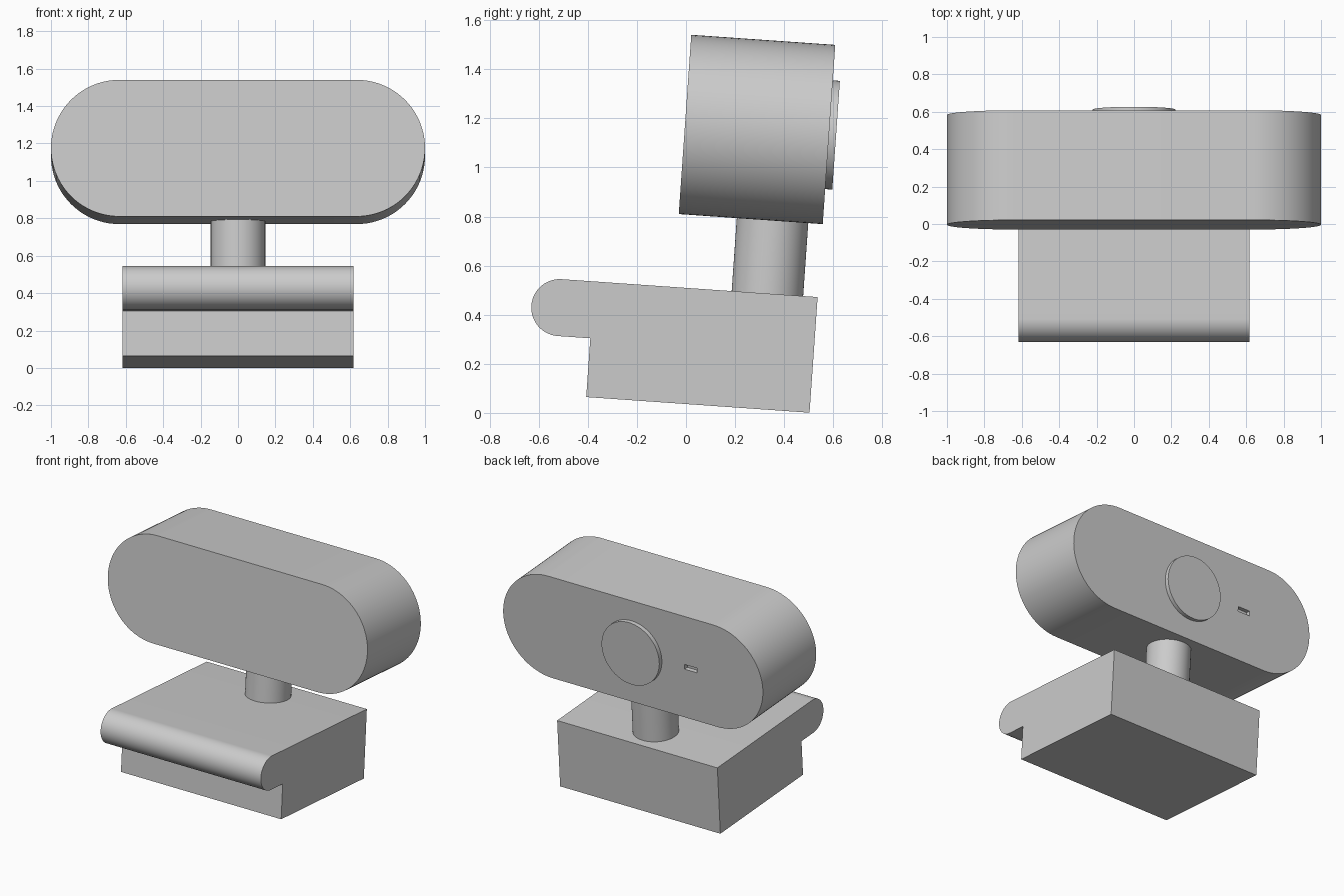
import bpy, bmesh
from math import sin, cos, pi, radians
from mathutils import Vector

cube = bpy.data.objects.get("Cube")
if cube:
    bpy.data.objects.remove(cube, do_unlink=True)

TILT = radians(-4)  # the whole camera leans about the x axis

grey = bpy.data.materials.new("plain grey")
grey.use_nodes = True
grey.diffuse_color = (0.6, 0.6, 0.6, 1)
grey.node_tree.nodes["Principled BSDF"].inputs["Base Color"].default_value = grey.diffuse_color


def arc(cu, cv, radius, start, end, steps=40):
    """Points on an arc, angles in degrees."""
    angles = [radians(start + (end - start) * i / steps) for i in range(steps + 1)]
    return [(cu + radius * cos(a), cv + radius * sin(a)) for a in angles]


def prism(name, points, sweep):
    """Closed solid from a flat outline swept along a vector."""
    bm = bmesh.new()
    face = bm.faces.new([bm.verts.new(p) for p in points])
    swept = bmesh.ops.extrude_face_region(bm, geom=[face])["geom"]
    moved = [v for v in swept if isinstance(v, bmesh.types.BMVert)]
    bmesh.ops.translate(bm, verts=moved, vec=Vector(sweep))
    bmesh.ops.recalc_face_normals(bm, faces=bm.faces)
    mesh = bpy.data.meshes.new(name)
    bm.to_mesh(mesh)
    bm.free()
    mesh.materials.append(grey)
    obj = bpy.data.objects.new(name, mesh)
    obj.rotation_euler.x = TILT
    bpy.context.collection.objects.link(obj)
    return obj


def activate(obj):
    bpy.ops.object.select_all(action="DESELECT")
    obj.select_set(True)
    bpy.context.view_layer.objects.active = obj


# Mounting base with a rounded lip along the front
half = 0.617
outline = [(0.502, 0.036), (0.502, 0.508)]
outline += arc(-0.543, 0.392, 0.116, 90, 270)
outline += [(-0.41, 0.276), (-0.41, 0.036)]
base = prism("mounting_base", [(-half, y, z) for y, z in outline], (2 * half, 0, 0))

# Round post between base and body
ring = arc(0, 0.297, 0.146, 0, 360, 64)[:-1]
post = prism("post", [(x, y, 0.5) for x, y in ring], (0, 0, 0.31))

# Pill-shaped body
MID, BACK = 1.172, 0.502
pill = arc(0.634, MID, 0.366, -90, 90) + arc(-0.634, MID, 0.366, 90, 270)
body = prism("camera_body", [(x, -0.086, z) for x, z in pill], (0, BACK + 0.086, 0))

# Small indicator slot sunk into the back of the body
sx, sw, sh = -0.445, 0.048, 0.017
corners = [(sx - sw, MID - sh), (sx + sw, MID - sh), (sx + sw, MID + sh), (sx - sw, MID + sh)]
cutter = prism("slot_cutter", [(x, BACK - 0.03, z) for x, z in corners], (0, 0.1, 0))
cutter.hide_render = True
cut = body.modifiers.new("slot", "BOOLEAN")
cut.operation = "DIFFERENCE"
cut.solver = "EXACT"
cut.object = cutter
activate(body)
bpy.ops.object.modifier_apply(modifier=cut.name)
bpy.data.objects.remove(cutter, do_unlink=True)

# Raised lens disc
ring = arc(0, MID - 0.001, 0.222, 0, 360, 72)[:-1]
lens = prism("lens_disc", [(x, BACK - 0.01, z) for x, z in ring], (0, 0.039, 0))

for part in (base, post, body, lens):
    activate(part)
    bpy.ops.object.shade_smooth_by_angle(angle=radians(30))
